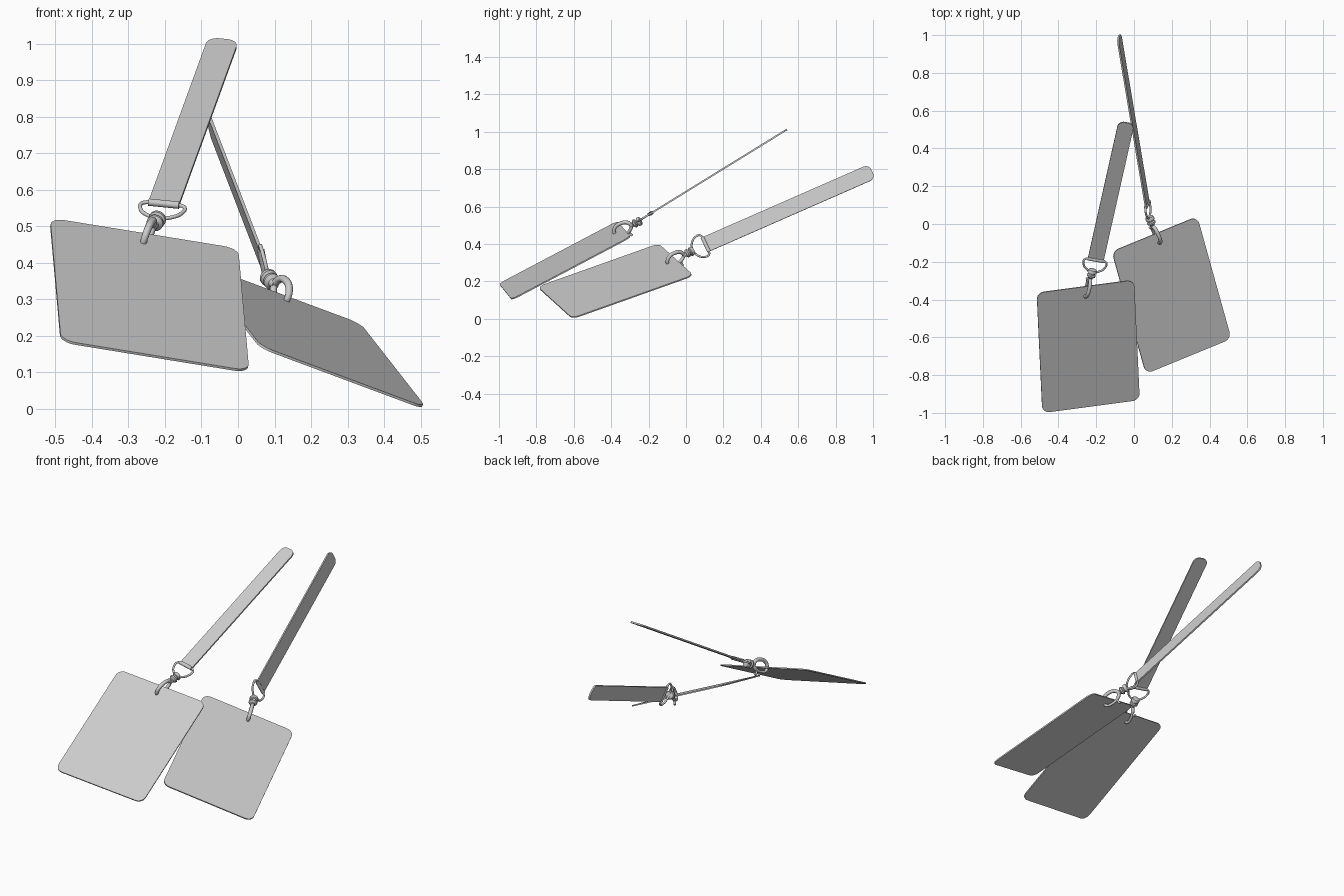
import bpy, bmesh, math
from mathutils import Vector, Matrix

if "Cube" in bpy.data.objects:
    bpy.data.objects.remove(bpy.data.objects["Cube"])


def frame(origin, x, y):
    """Local axes: y exact, x squared up against it, z the face normal."""
    y = Vector(y).normalized()
    x = Vector(x)
    x = (x - y * x.dot(y)).normalized()
    m = Matrix((x, y, x.cross(y))).transposed().to_4x4()
    m.translation = Vector(origin)
    return m


def finish(name, bm, m):
    bmesh.ops.recalc_face_normals(bm, faces=bm.faces)
    me = bpy.data.meshes.new(name)
    bm.to_mesh(me)
    bm.free()
    ob = bpy.data.objects.new(name, me)
    bpy.context.collection.objects.link(ob)
    ob.matrix_world = m
    smooth(ob)
    return ob


def smooth(ob):
    bpy.ops.object.select_all(action='DESELECT')
    ob.select_set(True)
    bpy.context.view_layer.objects.active = ob
    bpy.ops.object.shade_smooth_by_angle(angle=math.radians(40))


def plate(name, m, w, y0, y1, t, radii, n=8):
    """Flat slab; radii = (bottom, top) corner rounding."""
    pts = []
    rb, rt = radii
    corners = [(w / 2, y0, -1, 1, rb, -90), (w / 2, y1, -1, -1, rt, 0),
               (-w / 2, y1, 1, -1, rt, 90), (-w / 2, y0, 1, 1, rb, 180)]
    for cx, cy, sx, sy, r, a0 in corners:
        for i in range(n + 1 if r else 1):
            a = math.radians(a0 + 90 * i / n)
            pts.append((cx + sx * r + r * math.cos(a), cy + sy * r + r * math.sin(a)))
    bm = bmesh.new()
    f = bm.faces.new([bm.verts.new((x, y, -t / 2)) for x, y in pts])
    ext = bmesh.ops.extrude_face_region(bm, geom=[f])
    bmesh.ops.translate(bm, vec=(0, 0, t), verts=[v for v in ext['geom'] if isinstance(v, bmesh.types.BMVert)])
    return finish(name, bm, m)


def lathe(name, m, profile, n=24):
    """Turned part about local y; profile of (radius, y)."""
    bm = bmesh.new()
    rings = [[bm.verts.new((r * math.cos(2 * math.pi * i / n), y, r * math.sin(2 * math.pi * i / n)))
              for i in range(n)] for r, y in profile]
    for a, b in zip(rings, rings[1:]):
        for i in range(n):
            bm.faces.new((a[i], a[(i + 1) % n], b[(i + 1) % n], b[i]))
    bm.faces.new(rings[0])
    bm.faces.new(rings[-1])
    return finish(name, bm, m)


def wire(name, m, pts, radius, cyclic=False):
    """Smooth round rod; pts of (x, y, z, radius factor)."""
    cu = bpy.data.curves.new(name, 'CURVE')
    cu.dimensions = '3D'
    cu.bevel_depth = radius
    cu.bevel_resolution = 3
    cu.resolution_u = 6
    cu.use_fill_caps = True
    sp = cu.splines.new('BEZIER')
    sp.bezier_points.add(len(pts) - 1)
    sp.use_cyclic_u = cyclic
    for p, (x, y, z, r) in zip(sp.bezier_points, pts):
        p.co = (x, y, z)
        p.radius = r
        p.handle_left_type = p.handle_right_type = 'AUTO'
    ob = bpy.data.objects.new(name, cu)
    bpy.context.collection.objects.link(ob)
    ob.matrix_world = m
    bpy.ops.object.select_all(action='DESELECT')
    ob.select_set(True)
    bpy.context.view_layer.objects.active = ob
    bpy.ops.object.convert(target='MESH')
    smooth(bpy.context.object)


def badge(side, tl, tr, bl, strap0, strap1, strap_x, swivel, tip):
    tl, tr, bl = Vector(tl), Vector(tr), Vector(bl)
    s0, s1, sw, tip = Vector(strap0), Vector(strap1), Vector(swivel), Vector(tip)

    # card
    mc = frame((tr + bl) / 2, tr - tl, tl - bl)
    h = (tl - bl).length
    plate(side + "_card", mc, (tr - tl).length, -h / 2, h / 2, 0.007, (0.04, 0.04))

    # strap with sleeve folded round the ring bar
    ms = frame(s0, strap_x, s1 - s0)
    plate(side + "_strap", ms, 0.085, 0.0, (s1 - s0).length, 0.009, (0, 0.032))
    turn = ms @ Matrix.Rotation(math.radians(90), 4, 'Z')
    lathe(side + "_strap_sleeve", turn, [(0.010, -0.0425), (0.010, 0.0425)], 16)

    # D ring
    half = [(0.0, 0.0), (0.045, 0.0), (0.060, -0.010), (0.060, -0.032), (0.040, -0.062)]
    loop = half + [(0, -0.076)] + [(-x, y) for x, y in half[:0:-1]]
    wire(side + "_d_ring", ms, [(x, y, 0, 1) for x, y in loop], 0.0055, True)

    # swivel: eye round the ring, then collars and stem
    mh = frame(sw, mc.col[0].to_3d(), sw - tip)
    lathe(side + "_swivel", mh, [
        (0.010, 0.018), (0.020, 0.015), (0.024, 0.008), (0.024, -0.002), (0.017, -0.006),
        (0.017, -0.012), (0.023, -0.016), (0.023, -0.024), (0.013, -0.032), (0.010, -0.050)])

    # hook: curved jaw through the card, hinged gate and thumb lever
    jaw = [(-0.040, 0.0, 1.1), (-0.058, 0.024, 1.1), (-0.090, 0.034, 1.1), (-0.122, 0.030, 1.1),
           (-0.144, 0.008, 1.0), (-0.142, -0.016, 0.9), (-0.128, -0.028, 0.7)]
    wire(side + "_hook", mh, [(0, y, z, r) for y, z, r in jaw], 0.0095)
    gate = [(-0.040, 0.0, 1.3), (-0.060, -0.020, 1.3), (-0.092, -0.030, 1), (-0.128, -0.028, 1)]
    wire(side + "_gate", mh, [(0, y, z, r) for y, z, r in gate], 0.0075)
    wire(side + "_lever", mh, [(0, -0.064, -0.022, 1), (0, -0.070, -0.042, 1), (0, -0.064, -0.054, 1.2)], 0.006)


badge("left", (-0.515, -0.365, 0.52), (0.0, -0.295, 0.437), (-0.485, -1.0, 0.185),
      (-0.203, -0.19, 0.562), (-0.04, 0.537, 1.01), (1, -0.159, -0.098),
      (-0.222, -0.255, 0.518), (-0.26, -0.388, 0.455))
badge("right", (-0.118, -0.143, 0.40), (0.335, 0.037, 0.23), (0.062, -0.79, 0.17),
      (0.07, 0.105, 0.397), (-0.08, 0.995, 0.787), (0.017, 0.04, -0.085),
      (0.085, 0.025, 0.358), (0.135, -0.10, 0.30))
